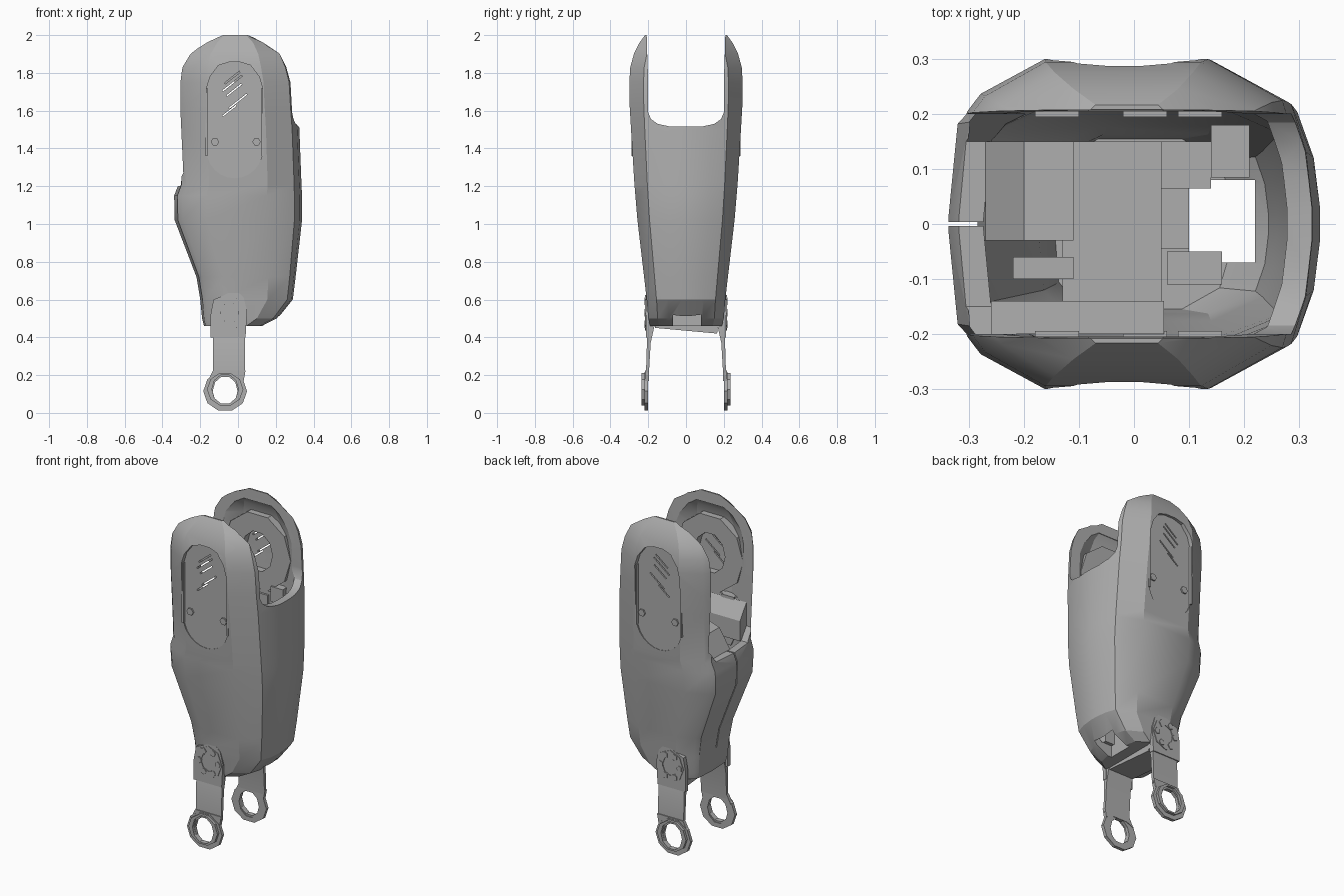
import bpy, bmesh, math

if "Cube" in bpy.data.objects:
    bpy.data.objects.remove(bpy.data.objects["Cube"])

GREY = (0.42, 0.42, 0.42, 1)
mat = bpy.data.materials.new("plain_grey")
mat.use_nodes = True
mat.diffuse_color = GREY
mat.node_tree.nodes["Principled BSDF"].inputs["Base Color"].default_value = GREY


def finish(name, bm):
    bmesh.ops.recalc_face_normals(bm, faces=bm.faces)
    mesh = bpy.data.meshes.new(name)
    bm.to_mesh(mesh)
    bm.free()
    mesh.materials.append(mat)
    obj = bpy.data.objects.new(name, mesh)
    bpy.context.collection.objects.link(obj)
    return obj


def loft(name, rings, closed=False):
    """Skin a stack of equal rings; cap the ends unless closed into a loop."""
    bm = bmesh.new()
    rows = [[bm.verts.new(p) for p in ring] for ring in rings]
    n = len(rows[0])
    pairs = list(zip(rows, rows[1:]))
    if closed:
        pairs.append((rows[-1], rows[0]))
    else:
        bm.faces.new(rows[0])
        bm.faces.new(rows[-1])
    for a, b in pairs:
        for i in range(n):
            j = (i + 1) % n
            bm.faces.new((a[i], a[j], b[j], b[i]))
    return finish(name, bm)


def prism(name, pts, axis, lo, hi):
    """Extrude a flat outline along x, y or z."""
    place = {"x": lambda a, b, c: (c, a, b),
             "y": lambda a, b, c: (a, c, b),
             "z": lambda a, b, c: (a, b, c)}[axis]
    return loft(name, [[place(a, b, c) for a, b in pts] for c in (lo, hi)])


def box(name, x, y, z):
    return prism(name, [(x[0], y[0]), (x[1], y[0]), (x[1], y[1]), (x[0], y[1])], "z", *z)


def oval(cx, cz, rx, rz, n):
    return [(cx + rx * math.cos(math.tau * i / n), cz + rz * math.sin(math.tau * i / n))
            for i in range(n)]


def annulus(name, cx, cz, outer, inner, y0, y1, n):
    rings = [[(x, y, z) for x, z in oval(cx, cz, *r, n)]
             for r, y in ((outer, y0), (outer, y1), (inner, y1), (inner, y0))]
    return loft(name, rings, closed=True)


def cut(target, cutter):
    mod = target.modifiers.new("cut", "BOOLEAN")
    mod.operation = "DIFFERENCE"
    mod.solver = "EXACT"
    mod.object = cutter
    bpy.context.view_layer.objects.active = target
    bpy.ops.object.modifier_apply(modifier=mod.name)
    bpy.data.objects.remove(cutter)


# Housing cross-section: chamfered rounded block, wider flats front and back
HALF = [(1, .1), (.965, .45), (.88, .75), (.45, 1), (-.5, 1), (-.87, .79), (-.95, .68), (-1, .04)]
SECTION = HALF + [(u, -v) for u, v in reversed(HALF)]


def section(z, xl, xr, yh, inset=0.0):
    mid, half = (xl + xr) / 2, (xr - xl) / 2 - inset
    return [(mid + u * half, v * (yh - inset), z) for u, v in SECTION]


# Height, right edge, left edge, half depth
LEVELS = [(.46, -.18, .13, .19), (.5, -.19, .21, .2), (.6, -.2, .29, .208),
          (.72, -.22, .305, .222), (1.02, -.335, .339, .257), (1.15, -.338, .339, .268),
          (1.21, -.315, .336, .273), (1.5, -.318, .325, .291), (1.62, -.32, .316, .298),
          (1.75, -.32, .308, .3), (1.83, -.31, .286, .295), (1.9, -.277, .253, .276),
          (1.96, -.21, .19, .246), (2.0, -.13, .11, .217)]
housing = loft("housing", [section(*r) for r in LEVELS])
hollow = [section(*r, inset=.045) for r in LEVELS[2:-2]]
hollow.insert(0, section(.53, -.19, .22, .2, .045))
hollow.append(section(1.935, -.23, .21, .25, .04))
cut(housing, loft("hollow_cutter", hollow))

# Open mouth between the two cheek plates, lower on one side
curve = [(.21, 2.1), (.207, 1.95), (.2, 1.75), (.2, 1.59), (.185, 1.555), (.15, 1.53), (.08, 1.515)]
cut(housing, prism("mouth_cutter", curve + [(-y, z) for y, z in reversed(curve)], "x", -.01, .6))
low_curve = curve[:3] + [(.2, 1.27), (.15, 1.2)]
cut(housing, prism("low_mouth_cutter", low_curve + [(-y, z) for y, z in reversed(low_curve)],
                   "x", -.6, .01))
cut(housing, box("seam_cutter", (-.6, -.15), (-.004, .004), (.6, 1.3)))
cut(housing, box("floor_cutter", (.1, .22), (-.07, .08), (.3, .6)))

# Window outline: long slot with a rounder lower end
CX, HW = -.018, .148
top_arc = [(HW, 1.72), (.13, 1.78), (.085, 1.84), (.03, 1.857)]
low_arc = [(HW * math.sin(a), 1.39 - HW * math.cos(a))
           for a in [math.pi / 2 * i / 6 for i in range(7)]]
side_pts = low_arc + top_arc
WINDOW = [(CX + x, z) for x, z in side_pts] + [(CX - x, z) for x, z in reversed(side_pts[1:])]

for s, side in ((-1, "front"), (1, "back")):
    # Recessed window with slanted slits
    cut(housing, prism("window_cutter", WINDOW, "y", s * .273, s * .5))
    for cx, cz, length in ((-.03, 1.775, .1), (-.03, 1.745, .13), (-.02, 1.71, .1),
                           (0, 1.65, .12), (-.045, 1.6, .09)):
        dx, dz = length / 2 * .78, length / 2 * .62
        slit = [(cx - dx - .002, cz - dz + .003), (cx - dx + .002, cz - dz - .003),
                (cx + dx + .002, cz + dz - .003), (cx + dx - .002, cz + dz + .003)]
        cut(housing, prism("slit_cutter", slit, "y", s * .21, s * .5))

    # Window rails and studs
    for x in (CX - HW, CX + HW):
        box(side + "_window_rail", (x - .005, x + .005), sorted((s * .26, s * .288)), (1.36, 1.72))
    for x in (-.122, .098):
        prism(side + "_window_stud", oval(x, 1.435, .022, .022, 6), "y", s * .26, s * .282)

    # Hub, lower panel and brackets inside the cheek plate
    annulus(side + "_inner_hub", -.015, 1.64, (.22, .23), (.1, .12), s * .205, s * .25, 10)
    panel = [(-.15, 1.12), (.13, 1.12), (.2, 1.25), (.2, 1.42), (-.21, 1.42), (-.21, 1.25)]
    prism(side + "_inner_panel", panel, "y", s * .207, s * .235)
    for x, z in ((-.14, 1.38), (.02, 1.36), (.12, 1.42)):
        box(side + "_inner_bracket", (x - .04, x + .04), sorted((s * .195, s * .24)), (z - .05, z + .04))

    # Lower arm: bent strap, knuckle plate and eye ring
    strap = [(.15, .47), (.165, .47), (.187, .37), (.197, .2), (.212, .2), (.204, .47), (.19, .5)]
    prism(side + "_arm_strap", [(s * y, z) for y, z in strap], "x", -.132, .038)
    knuckle = [(-.145, .4), (.04, .4), (.048, .54), (.03, .61), (-.015, .655), (-.08, .62),
               (-.13, .6), (-.145, .52)]
    prism(side + "_arm_knuckle", knuckle, "y", s * .187, s * .212)
    annulus(side + "_knuckle_rim", -.045, .53, (.088, .095), (.05, .055), s * .195, s * .216, 8)
    for x, z in oval(-.045, .53, .062, .07, 6):
        prism(side + "_knuckle_bolt", oval(x, z, .018, .02, 5), "y", s * .195, s * .22)
    annulus(side + "_eye_ring", -.068, .115, (.116, .108), (.066, .08), s * .2, s * .22, 10)
    annulus(side + "_eye_lip", -.068, .125, (.096, .09), (.07, .08), s * .205, s * .235, 10)
    prism(side + "_eye_neck", [(-.16, .17), (-.115, .19), (-.02, .19), (.03, .17), (.04, .225),
                               (-.132, .225)], "y", s * .197, s * .217)

# Yoke plate that ties the arms under the housing
prism("yoke_plate", [(-.165, .45), (.165, .42), (.17, .47), (-.165, .48)], "x", -.13, .035)

# Inner works seen through the mouth
box("core_block", (-.13, .05), (-.14, .15), (.56, .95))
box("core_shelf", (-.13, .14), (.065, .15), (.7, .92))
box("core_step", (.04, .1), (-.045, .065), (.52, .8))
box("small_post", (.06, .16), (-.11, -.05), (.53, .85))
box("upper_post", (.14, .21), (.085, .18), (.75, 1.05))
box("slot_bracket", (-.22, -.11), (-.1, -.06), (.9, 1.1))
prism("side_ledge", [(-.2, 1.2), (-.2, 1.41), (-.14, 1.32), (-.14, 1.2)], "x", -.26, .055)
prism("slanted_flap", [(-.285, 1.08), (-.27, 1.2), (-.2, 1.31), (-.11, 1.34), (-.11, 1.08)],
      "y", -.03, .15)

# Smooth gentle curves, keep hard edges crisp
for obj in bpy.context.collection.objects:
    obj.select_set(obj.type == "MESH")
bpy.context.view_layer.objects.active = housing
bpy.ops.object.shade_smooth_by_angle(angle=math.radians(25))
